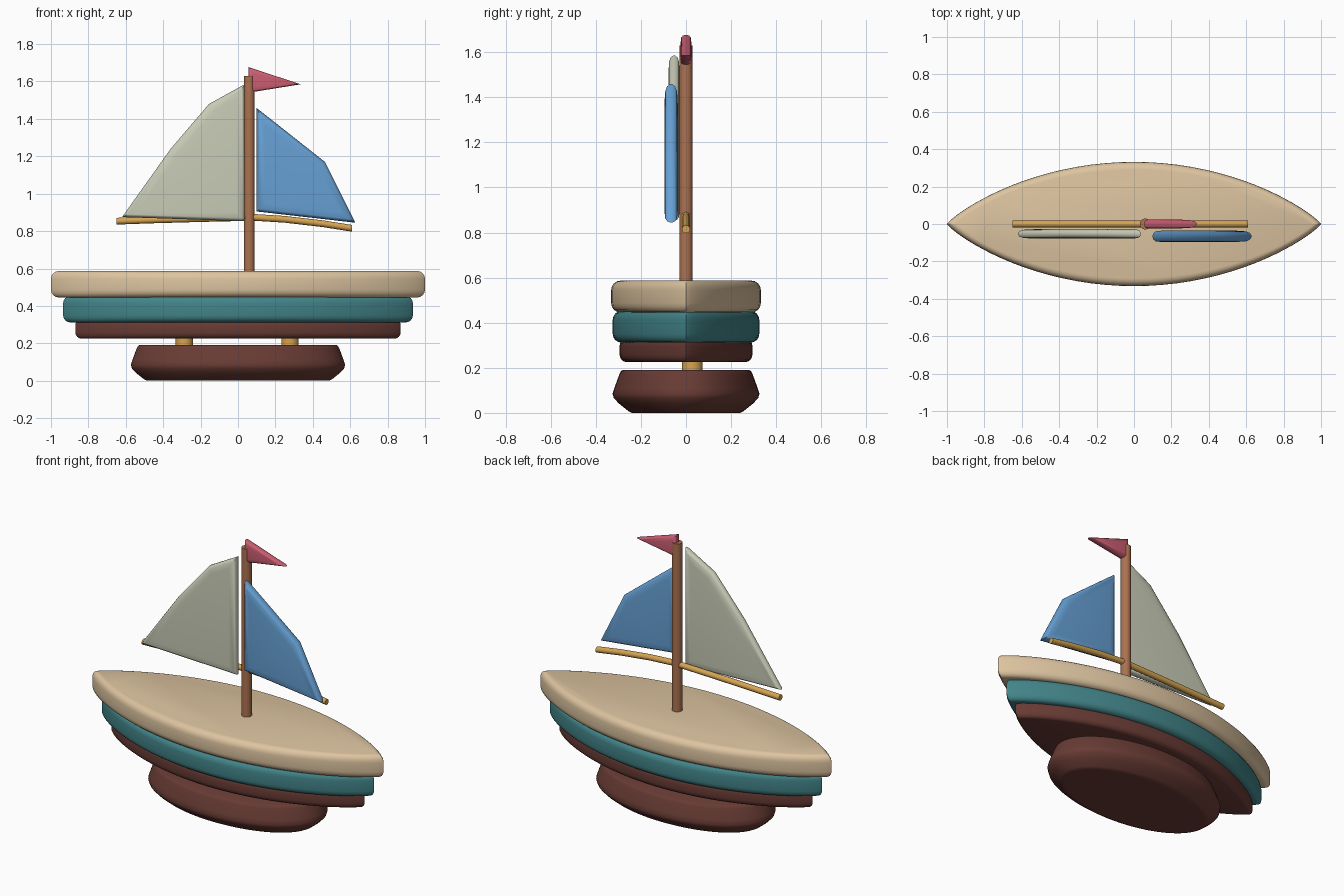
import bpy, bmesh
from math import cos, sin, pi
from mathutils import Vector

cube = bpy.data.objects.get("Cube")
if cube:
    bpy.data.objects.remove(cube, do_unlink=True)


def material(name, rgb):
    lin = [((c / 255 + 0.055) / 1.055) ** 2.4 for c in rgb] + [1]
    m = bpy.data.materials.new(name)
    m.use_nodes = True
    m.diffuse_color = lin
    m.node_tree.nodes["Principled BSDF"].inputs["Base Color"].default_value = lin
    return m


TAN = material("pale wood", (221, 196, 160))
TEAL = material("teal paint", (66, 132, 137))
BROWN = material("dark brown", (104, 59, 52))
MAST = material("mast wood", (172, 114, 80))
GOLD = material("golden wood", (214, 164, 82))
CREAM = material("cream sail", (202, 205, 184))
BLUE = material("blue sail", (102, 160, 212))
RED = material("rose red", (204, 94, 114))


def finish(bm, name, mat, angle=0.75):
    bmesh.ops.recalc_face_normals(bm, faces=bm.faces)
    me = bpy.data.meshes.new(name)
    bm.to_mesh(me)
    bm.free()
    me.materials.append(mat)
    ob = bpy.data.objects.new(name, me)
    bpy.context.collection.objects.link(ob)
    bpy.ops.object.select_all(action='DESELECT')
    ob.select_set(True)
    bpy.context.view_layer.objects.active = ob
    bpy.ops.object.shade_smooth_by_angle(angle=angle)
    return ob


def layer(name, mat, length, width, power, rings, count=80):
    """Stack of boat-shaped outlines; rings are (height, inset)."""
    bm = bmesh.new()
    loops = []
    for z, inset in rings:
        loop = []
        for i in range(count):
            t = 2 * pi * i / count
            s = sin(t)
            y = abs(s) ** power * (1 if s > 0 else -1)
            loop.append(bm.verts.new(((length - inset) * cos(t), (width - inset) * y, z)))
        loops.append(loop)
    for a, b in zip(loops, loops[1:]):
        for i in range(count):
            j = (i + 1) % count
            bm.faces.new((a[i], a[j], b[j], b[i]))
    bm.faces.new(loops[0][::-1])
    bm.faces.new(loops[-1])
    return finish(bm, name, mat)


def rounded(z0, z1, r, steps=4):
    """Ring list with quarter-round lower and upper edges."""
    arc = [pi / 2 * k / steps for k in range(steps + 1)]
    low = [(z0 + r * (1 - cos(a)), r * (1 - sin(a))) for a in arc]
    high = [(z1 - r * (1 - cos(a)), r * (1 - sin(a))) for a in reversed(arc)]
    return low + high


def plate(name, mat, outline, y, depth, soft):
    """Cushioned cloth panel: thin slab whose two faces are inset outward."""
    bm = bmesh.new()
    rim = depth * 0.1
    face = bm.faces.new([bm.verts.new((x, y - rim, z)) for x, z in outline])
    res = bmesh.ops.extrude_face_region(bm, geom=[face], use_keep_orig=True)
    verts = [g for g in res["geom"] if isinstance(g, bmesh.types.BMVert)]
    bmesh.ops.translate(bm, verts=verts, vec=(0, 2 * rim, 0))
    bmesh.ops.recalc_face_normals(bm, faces=bm.faces)
    bm.normal_update()
    sides = [f for f in bm.faces if abs(f.normal.y) > 0.9]
    for share, rise in ((0.1, 0.2), (0.25, 0.14), (0.65, 0.06)):
        for f in sides:
            bmesh.ops.inset_individual(bm, faces=[f], thickness=soft * share,
                                       depth=depth * rise, use_even_offset=True)
    return finish(bm, name, mat)


def rod(name, mat, x, y, z0, z1, r):
    bm = bmesh.new()
    bmesh.ops.create_cone(bm, cap_ends=True, segments=24, radius1=r, radius2=r, depth=z1 - z0)
    bmesh.ops.translate(bm, verts=bm.verts, vec=(x, y, (z0 + z1) / 2))
    return finish(bm, name, mat)


def boom(name, points, r, count=16):
    """Gently bent round spar swept along x."""
    bm = bmesh.new()
    loops = [[bm.verts.new((x, r * cos(2 * pi * k / count), z + r * sin(2 * pi * k / count)))
              for k in range(count)] for x, z in points]
    for a, b in zip(loops, loops[1:]):
        for k in range(count):
            j = (k + 1) % count
            bm.faces.new((a[k], a[j], b[j], b[k]))
    bm.faces.new(loops[0])
    bm.faces.new(loops[-1][::-1])
    return finish(bm, name, GOLD)


# Hull layers and stand
layer("deck", TAN, 1.0, 0.332, 1.7, rounded(0.445, 0.587, 0.042))
layer("hull_band", TEAL, 0.935, 0.325, 1.7, rounded(0.312, 0.452, 0.038))
layer("hull_bottom", BROWN, 0.87, 0.295, 1.7, rounded(0.225, 0.33, 0.034))
layer("stand", BROWN, 0.573, 0.326, 1.0,
      [(0, 0.1), (0, 0.085), (0.008, 0.07), (0.04, 0.03), (0.065, 0.006), (0.085, 0),
       (0.11, 0.008), (0.17, 0.03), (0.186, 0.038), (0.19, 0.045)])
for side, x in (("right", -0.287), ("left", 0.278)):
    rod(side + "_stand_peg", GOLD, x, 0.028, 0.17, 0.24, 0.046)

# Mast and spars
rod("mast", MAST, 0.06, 0, 0.56, 1.63, 0.029)
boom("main_boom", [(-0.65, 0.853), (-0.45, 0.86), (-0.2, 0.867), (0.06, 0.873)], 0.018)
boom("fore_boom", [(0.06, 0.875), (0.25, 0.863), (0.45, 0.84), (0.61, 0.815)], 0.018)

# Sails and pennant
plate("main_sail", CREAM, [(0.036, 0.853), (0.036, 1.585), (-0.155, 1.48),
                           (-0.36, 1.24), (-0.62, 0.875)], -0.053, 0.05, 0.045)
plate("fore_sail", BLUE, [(0.1, 0.905), (0.627, 0.845), (0.465, 1.17), (0.1, 1.458)],
      -0.066, 0.06, 0.045)
plate("pennant", RED, [(0.055, 1.54), (0.335, 1.585), (0.055, 1.677)], 0, 0.048, 0.025)
